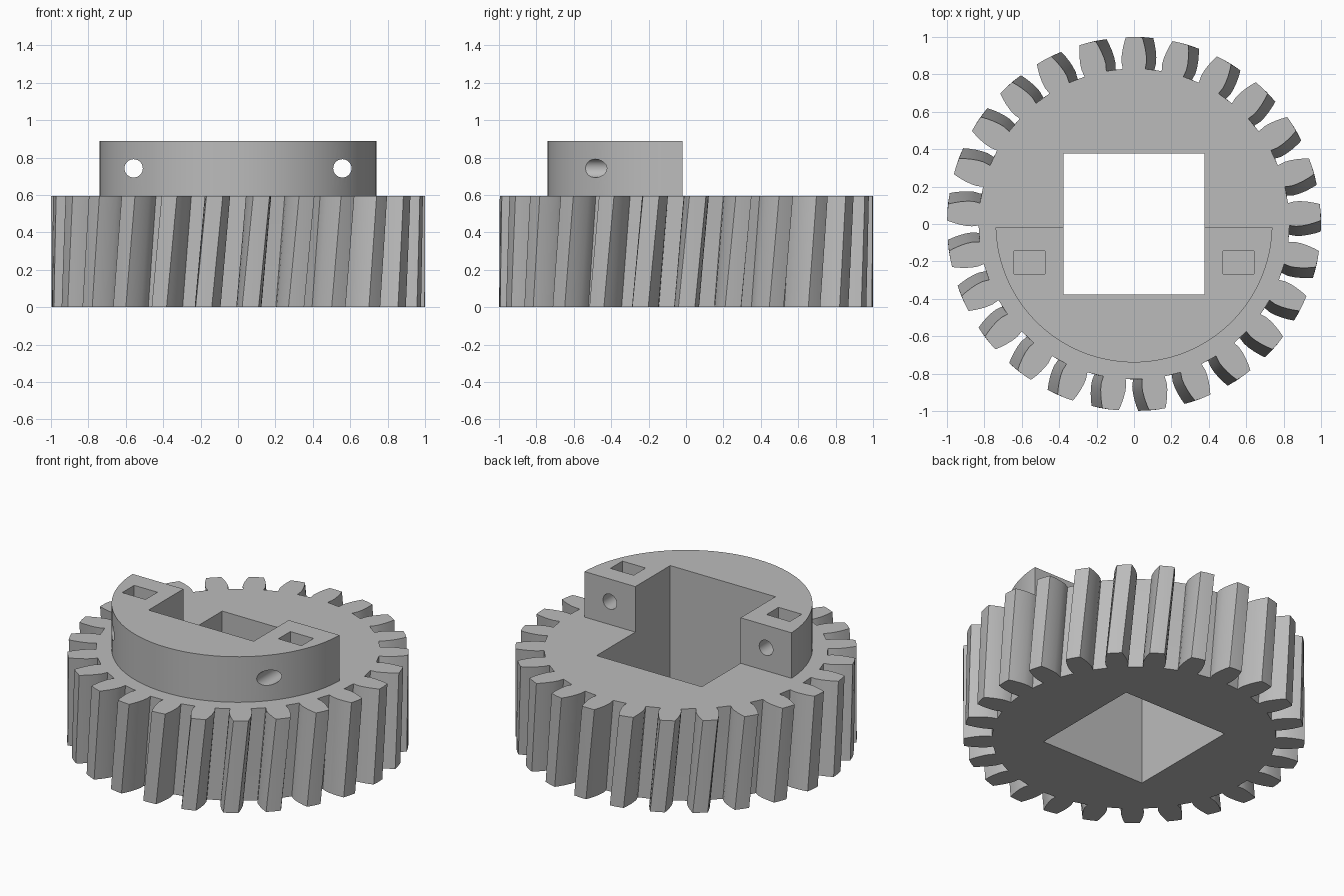
import bpy, bmesh, math
from mathutils import Matrix

if "Cube" in bpy.data.objects:
    bpy.data.objects.remove(bpy.data.objects["Cube"], do_unlink=True)

TEETH = 25
PITCH = math.tau / TEETH
GEAR_TOP, HUB_TOP = 0.594, 0.888
TWIST = math.radians(3.4)
BORE = 0.376
HUB_R, HUB_BACK = 0.74, -0.02

grey = bpy.data.materials.new("light grey")
grey.use_nodes = True
colour = (0.5, 0.5, 0.5, 1)
grey.diffuse_color = colour
grey.node_tree.nodes["Principled BSDF"].inputs["Base Color"].default_value = colour


def finish(bm, name):
    bmesh.ops.recalc_face_normals(bm, faces=bm.faces[:])
    mesh = bpy.data.meshes.new(name)
    bm.to_mesh(mesh)
    bm.free()
    mesh.materials.append(grey)
    ob = bpy.data.objects.new(name, mesh)
    bpy.context.collection.objects.link(ob)
    return ob


def loft(name, outline, z0, z1, twist=0.0, layers=1):
    """Extrude a closed 2D outline, turning it by twist towards the bottom."""
    bm = bmesh.new()
    rings = []
    for i in range(layers + 1):
        t = i / layers
        turn = Matrix.Rotation(-twist * (1 - t), 2)
        ring = []
        for x, y in outline:
            px, py = turn @ Matrix.Identity(2).col[0] * x + turn @ Matrix.Identity(2).col[1] * y
            ring.append(bm.verts.new((px, py, z0 + (z1 - z0) * t)))
        rings.append(ring)
    n = len(outline)
    for low, high in zip(rings, rings[1:]):
        for i in range(n):
            j = (i + 1) % n
            bm.faces.new((low[i], low[j], high[j], high[i]))
    bm.faces.new(rings[0])
    bm.faces.new(rings[-1])
    return finish(bm, name)


def rectangle(x0, x1, y0, y1):
    return [(x0, y0), (x1, y0), (x1, y1), (x0, y1)]


def combine(target, tool, operation):
    mod = target.modifiers.new("combine", 'BOOLEAN')
    mod.operation = operation
    mod.solver = 'EXACT'
    mod.object = tool
    bpy.ops.object.select_all(action='DESELECT')
    bpy.context.view_layer.objects.active = target
    target.select_set(True)
    bpy.ops.object.modifier_apply(modifier=mod.name)
    bpy.data.objects.remove(tool, do_unlink=True)


# Tooth flank: radius and half width, root to tip
flank = [(0.831, 0.060), (0.868, 0.067), (0.90, 0.066),
         (0.935, 0.061), (0.97, 0.053), (0.999, 0.044)]
half_tooth = [(r, w / r) for r, w in flank]
tooth = [(r, -a) for r, a in half_tooth] + [(1.0, 0)] + [(r, a) for r, a in reversed(half_tooth)]
gear_outline = []
for k in range(TEETH):
    centre = math.pi / 2 + k * PITCH
    gear_outline += [(r * math.cos(centre + a), r * math.sin(centre + a)) for r, a in tooth]
gear = loft("helical_gear", gear_outline, 0, GEAR_TOP, TWIST, 6)

# Half-round clamp hub standing on the gear
start = math.asin(HUB_BACK / HUB_R)
steps = 64
sweep = math.pi + 2 * start
hub_outline = []
for i in range(steps + 1):
    a = math.pi - start + sweep * i / steps
    hub_outline.append((HUB_R * math.cos(a), HUB_R * math.sin(a)))
hub = loft("hub", hub_outline, GEAR_TOP - 0.1, HUB_TOP)
combine(gear, hub, 'UNION')

# Square bore through gear and hub
bore = loft("bore_cutter", rectangle(-BORE, BORE, -BORE, BORE), -0.2, 1.2)
combine(gear, bore, 'DIFFERENCE')

# Nut pockets and bolt holes on both sides
for side in (-1, 1):
    cx = side * 0.558
    pocket = loft("pocket_cutter", rectangle(cx - 0.083, cx + 0.083, -0.266, -0.144), 0.66, 1.0)
    combine(gear, pocket, 'DIFFERENCE')
    bm = bmesh.new()
    bmesh.ops.create_cone(bm, cap_ends=True, segments=32, radius1=0.049, radius2=0.049, depth=1.4,
                          matrix=Matrix.Translation((cx, -0.4, 0.742)) @ Matrix.Rotation(math.pi / 2, 4, 'X'))
    combine(gear, finish(bm, "bolt_cutter"), 'DIFFERENCE')

bpy.ops.object.select_all(action='DESELECT')
gear.select_set(True)
bpy.context.view_layer.objects.active = gear
bpy.ops.object.shade_smooth_by_angle(angle=math.radians(25))
